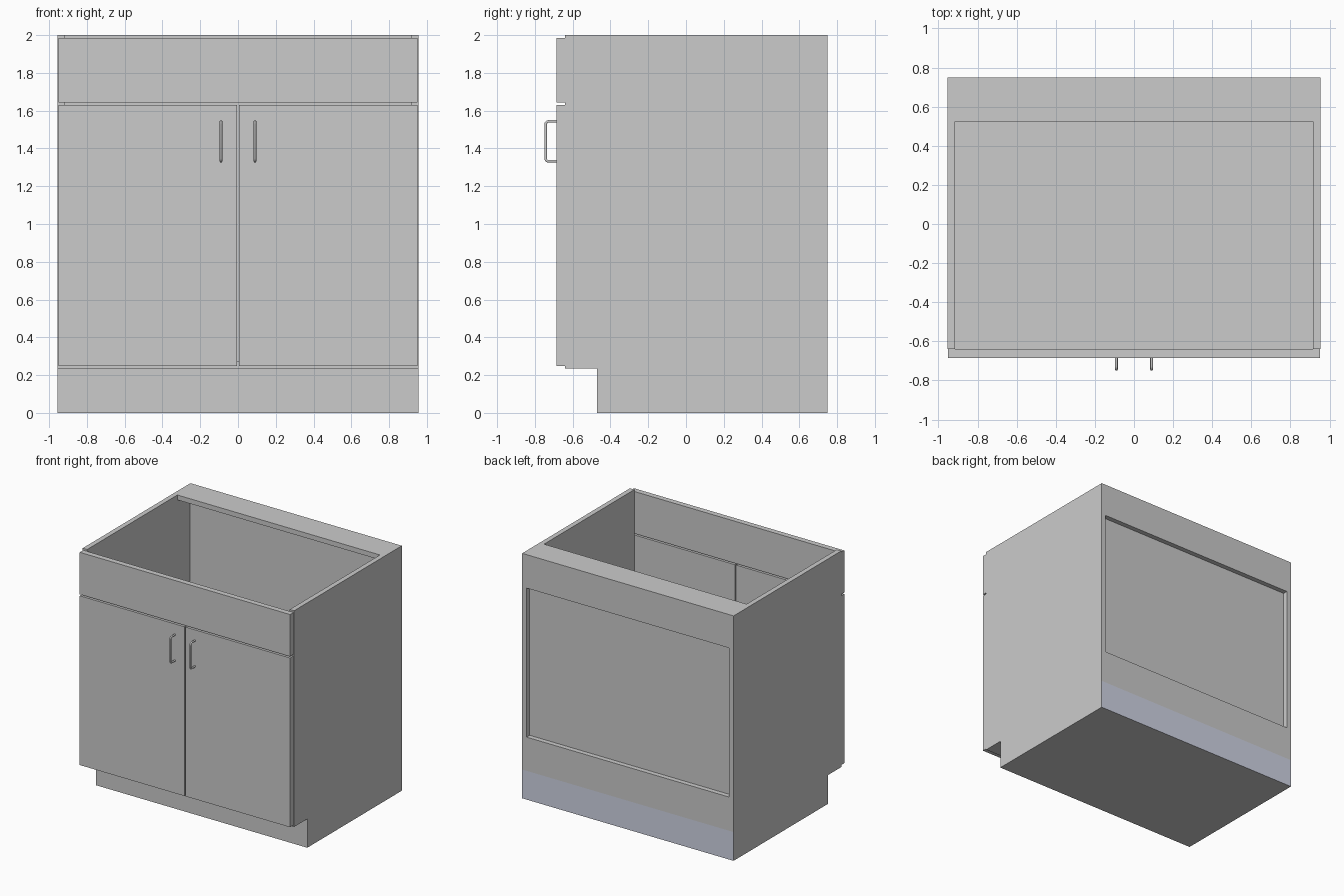
import bpy, math

if "Cube" in bpy.data.objects:
    bpy.data.objects.remove(bpy.data.objects["Cube"])

W, T = 0.955, 0.04          # half width, board thickness
IN = W - T                  # inner half width
BACK, FRONT = 0.75, -0.64   # carcass depth limits


def board(name, x, y, z):
    """Box from (min, max) ranges."""
    verts = [(a, b, c) for a in x for b in y for c in z]
    faces = [(0, 1, 3, 2), (4, 6, 7, 5), (0, 4, 5, 1),
             (2, 3, 7, 6), (0, 2, 6, 4), (1, 5, 7, 3)]
    me = bpy.data.meshes.new(name)
    me.from_pydata(verts, [], faces)
    me.update()
    ob = bpy.data.objects.new(name, me)
    bpy.context.collection.objects.link(ob)
    return ob


# Plinth with recessed toe kick; only its rear face is blue-grey
base = board("plinth", (-W, W), (-0.47, BACK), (0, 0.235))
grey = bpy.data.materials.new("plain_grey")
grey.diffuse_color = (0.8, 0.8, 0.8, 1)
grey.use_nodes = True
grey.node_tree.nodes["Principled BSDF"].inputs["Base Color"].default_value = grey.diffuse_color
blue = bpy.data.materials.new("blue_grey")
blue.diffuse_color = (0.63, 0.66, 0.78, 1)
blue.use_nodes = True
blue.node_tree.nodes["Principled BSDF"].inputs["Base Color"].default_value = blue.diffuse_color
base.data.materials.append(grey)
base.data.materials.append(blue)
for p in base.data.polygons:
    p.material_index = 1 if p.normal.y > 0.9 else 0

# Carcass
for side, s in (("left", -1), ("right", 1)):
    board(side + "_side_panel", sorted((s * IN, s * W)), (FRONT, BACK), (0.235, 2))
board("bottom_panel", (-IN, IN), (FRONT, BACK), (0.235, 0.275))
board("top_rear_stretcher", (-IN, IN), (0.525, BACK), (2 - T, 2))
board("upper_back_rail", (-IN, IN), (BACK - T, BACK), (1.727, 2 - T))
board("lower_back_rail", (-IN, IN), (BACK - T, BACK), (0.275, 0.51))
board("back_panel", (-IN, IN), (0.685, BACK - T), (0.275, 2 - T))

# False drawer front and doors
board("drawer_front", (-0.95, 0.95), (-0.685, FRONT), (1.642, 1.985))
for side, s in (("left", -1), ("right", 1)):
    board(side + "_door", sorted((s * 0.004, s * 0.95)), (-0.685, FRONT), (0.248, 1.63))

# Bent bar handles
R, Y0, Y1, Z0, Z1, BEND = 0.007, -0.684, -0.743, 1.332, 1.543, 0.015
path = [(Y0, Z0)]
for cz, start in ((Z0 + BEND, 270), (Z1 - BEND, 180)):
    for i in range(6):
        a = math.radians(start - 90 * i / 5)
        path.append((Y1 + BEND + BEND * math.cos(a), cz + BEND * math.sin(a)))
path.append((Y0, Z1))
for side, x in (("left", -0.09), ("right", 0.09)):
    cu = bpy.data.curves.new(side + "_handle", 'CURVE')
    cu.dimensions = '3D'
    cu.bevel_depth = R
    cu.bevel_resolution = 3
    cu.use_fill_caps = True
    sp = cu.splines.new('POLY')
    sp.points.add(len(path) - 1)
    for pt, (y, z) in zip(sp.points, path):
        pt.co = (x, y, z, 1)
    ob = bpy.data.objects.new(side + "_handle", cu)
    bpy.context.collection.objects.link(ob)
